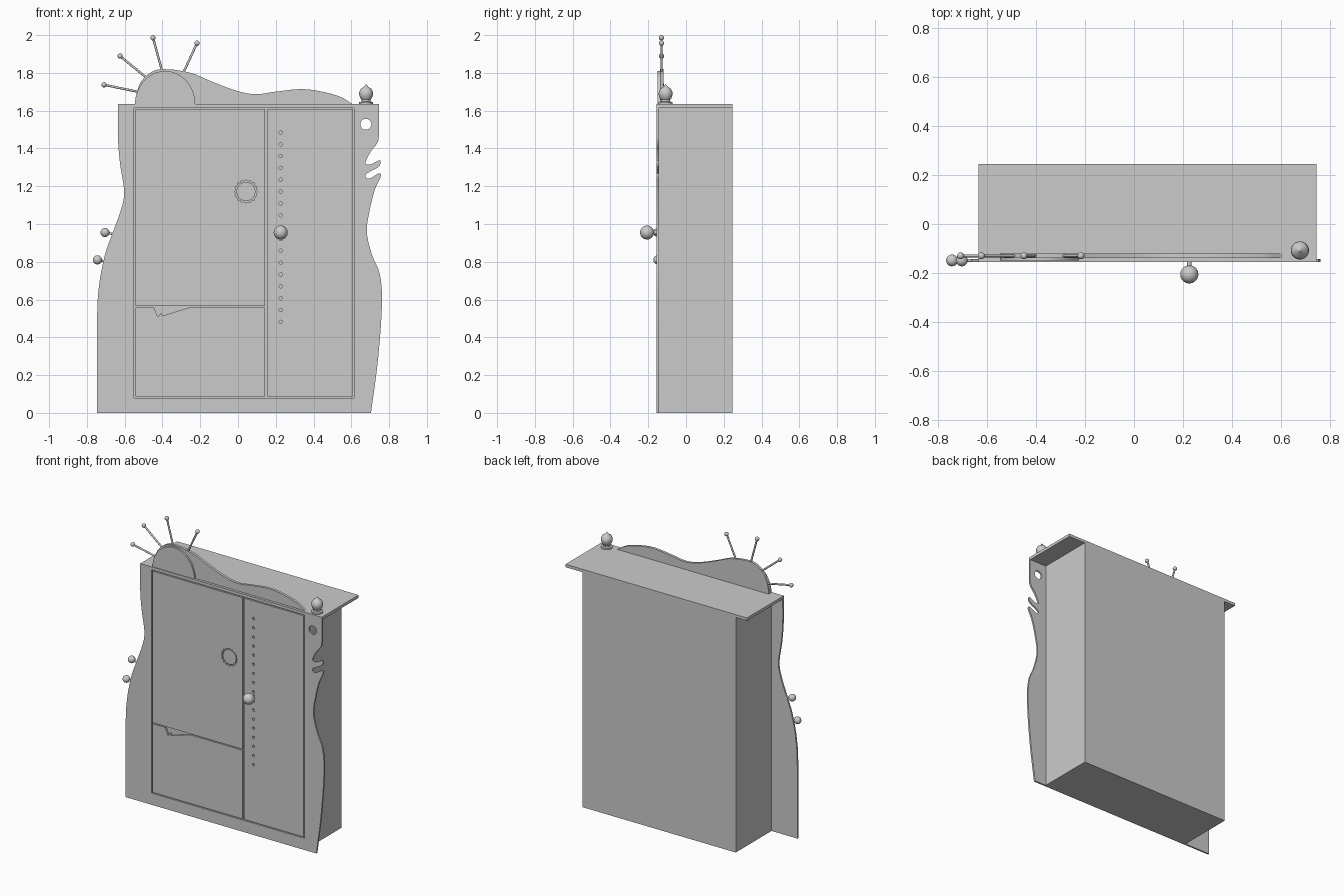
import bpy, bmesh, math
from mathutils import Vector

if "Cube" in bpy.data.objects:
    bpy.data.objects.remove(bpy.data.objects["Cube"])

FRONT, BACK = -0.155, -0.143      # facade thickness range in y


def shade(obj):
    bpy.ops.object.select_all(action='DESELECT')
    obj.select_set(True)
    bpy.context.view_layer.objects.active = obj
    bpy.ops.object.shade_smooth_by_angle(angle=math.radians(35))


def spline(pts, n=5):
    """Catmull-Rom smoothing of an open 2D profile."""
    p = [Vector(q) for q in pts]
    p = [2 * p[0] - p[1]] + p + [2 * p[-1] - p[-2]]
    out = []
    for a, b, c, d in zip(p, p[1:], p[2:], p[3:]):
        for i in range(n):
            t = i / n
            out.append(0.5 * (2 * b + (c - a) * t + (2 * a - 5 * b + 4 * c - d) * t * t
                              + (3 * b - a - 3 * c + d) * t ** 3))
    return out + [p[-2]]


def circle(x, z, r, n=24):
    return [(x + r * math.cos(2 * math.pi * i / n), z + r * math.sin(2 * math.pi * i / n)) for i in range(n)]


def rect(x0, z0, x1, z1):
    return [(x0, z0), (x1, z0), (x1, z1), (x0, z1)]


def sheet(name, loops, y0=FRONT, y1=BACK):
    """Flat board in the xz plane; the first loop is the outline, the others are holes."""
    cu = bpy.data.curves.new(name + "_profile", 'CURVE')
    cu.dimensions, cu.fill_mode, cu.extrude = '2D', 'BOTH', (y1 - y0) / 2
    for loop in loops:
        s = cu.splines.new('POLY')
        s.points.add(len(loop) - 1)
        for pt, q in zip(s.points, loop):
            pt.co = (q[0], q[1], 0, 1)
        s.use_cyclic_u = True
    tmp = bpy.data.objects.new(name + "_tmp", cu)
    bpy.context.collection.objects.link(tmp)
    dg = bpy.context.evaluated_depsgraph_get()
    me = bpy.data.meshes.new_from_object(tmp.evaluated_get(dg))
    bpy.data.objects.remove(tmp)
    bm = bmesh.new()
    bm.from_mesh(me)
    bmesh.ops.remove_doubles(bm, verts=bm.verts, dist=1e-5)
    for v in bm.verts:
        v.co = (v.co.x, (y0 + y1) / 2 - v.co.z, v.co.y)
    bmesh.ops.recalc_face_normals(bm, faces=bm.faces)
    bm.to_mesh(me)
    bm.free()
    obj = bpy.data.objects.new(name, me)
    bpy.context.collection.objects.link(obj)
    shade(obj)
    return obj


def box(name, lo, hi):
    lo, hi = Vector(lo), Vector(hi)
    bpy.ops.mesh.primitive_cube_add(size=1, location=(lo + hi) / 2)
    o = bpy.context.object
    o.name, o.scale = name, hi - lo


def ball(name, loc, r):
    bpy.ops.mesh.primitive_uv_sphere_add(segments=32, ring_count=16, radius=r, location=loc)
    bpy.context.object.name = name
    shade(bpy.context.object)


def rod(name, a, b, r):
    a, b = Vector(a), Vector(b)
    bpy.ops.mesh.primitive_cylinder_add(vertices=16, radius=r, depth=(b - a).length, location=(a + b) / 2)
    o = bpy.context.object
    o.name = name
    o.rotation_euler = (b - a).to_track_quat('Z', 'Y').to_euler()
    shade(o)


# Cabinet body and overhanging top
box("cabinet_body", (-0.55, BACK, 0), (0.615, 0.245, 1.615))
box("top_board", (-0.635, BACK, 1.615), (0.745, 0.245, 1.635))

# Wavy front frame, with finger-like notches on the right edge and a round hole
left = [(-0.635, 1.635), (-0.635, 1.45), (-0.624, 1.316), (-0.603, 1.172), (-0.619, 1.077), (-0.667, 0.944),
        (-0.704, 0.838), (-0.735, 0.679), (-0.746, 0.493), (-0.746, 0)]
right = [(0.704, 0), (0.741, 0.281), (0.762, 0.573), (0.751, 0.732), (0.709, 0.838), (0.682, 0.96),
         (0.698, 1.077), (0.725, 1.183), (0.755, 1.25), (0.746, 1.268), (0.698, 1.241), (0.677, 1.247),
         (0.683, 1.268), (0.741, 1.3), (0.755, 1.326), (0.746, 1.337), (0.704, 1.316), (0.68, 1.316),
         (0.677, 1.332), (0.704, 1.385), (0.738, 1.43), (0.746, 1.48), (0.746, 1.635)]
sheet("front_frame", [spline(left) + spline(right),
                      rect(-0.55, 0.08, 0.615, 1.615), circle(0.677, 1.528, 0.029, 32)])

# Left door with a toothed round recess
gear = []
for i in range(64):
    r = 0.063 if i % 4 == 0 else 0.056
    a = 2 * math.pi * i / 64
    gear.append((0.042 + r * math.cos(a), 1.172 + r * math.sin(a)))
sheet("left_door", [rect(-0.543, 0.566, 0.143, 1.608), gear])
sheet("round_inset", [circle(0.042, 1.172, 0.05, 48)], FRONT + 0.003, BACK)

# Drawer front with a jagged finger pull in its top edge
sheet("drawer_front", [[(-0.543, 0.087), (0.143, 0.087), (0.143, 0.559), (-0.255, 0.559), (-0.4, 0.514),
                        (-0.408, 0.53), (-0.424, 0.508), (-0.445, 0.559), (-0.543, 0.559)]])

# Right door with a column of small holes and a ball knob
holes = [circle(0.226, 1.485 - 0.0627 * i, 0.009, 16) for i in range(17)]
sheet("right_door", [rect(0.155, 0.087, 0.608, 1.608)] + holes)
rod("knob_stem", (0.226, BACK, 0.955), (0.226, -0.19, 0.955), 0.01)
ball("door_knob", (0.226, -0.206, 0.955), 0.037)

# Wavy crest with a dome in front
crest = [(-0.547, 1.63), (-0.534, 1.703), (-0.503, 1.768), (-0.44, 1.813), (-0.37, 1.819), (-0.296, 1.81),
         (-0.228, 1.793), (-0.148, 1.758), (-0.016, 1.708), (0.09, 1.687), (0.196, 1.7), (0.328, 1.714),
         (0.434, 1.703), (0.54, 1.674), (0.614, 1.63)]
sheet("crest", [spline(crest)], -0.138, -0.12)
dome = [(-0.386 + 0.16 * math.cos(math.pi * i / 32), 1.63 + 0.18 * math.sin(math.pi * i / 32)) for i in range(33)]
sheet("crest_dome", [dome], -0.15, -0.138)

# Rays with ball tips around the crest
rays = [((-0.53, 1.7), (-0.709, 1.737)), ((-0.485, 1.775), (-0.624, 1.889)),
        ((-0.402, 1.81), (-0.45, 1.986)), ((-0.29, 1.8), (-0.217, 1.957))]
for i, (a, b) in enumerate(rays):
    rod(f"ray_{i}", (a[0], -0.13, a[1]), (b[0], -0.13, b[1]), 0.006)
    ball(f"ray_tip_{i}", (b[0], -0.13, b[1]), 0.014)

# Balls on the left edge
for i, (x, z, root) in enumerate([(-0.704, 0.955, -0.66), (-0.744, 0.81, -0.7)]):
    rod(f"side_stem_{i}", (root, -0.149, z - 0.008), (x, -0.149, z), 0.006)
    ball(f"side_ball_{i}", (x, -0.149, z), 0.024)

# Turned finial at the top right
prof = [(0, 1.635), (0.037, 1.635), (0.037, 1.645), (0.024, 1.648), (0.024, 1.658), (0.031, 1.667),
        (0.037, 1.685), (0.036, 1.7), (0.028, 1.716), (0.012, 1.726), (0.005, 1.735), (0, 1.742)]
bm = bmesh.new()
vs = [bm.verts.new((r, 0, z)) for r, z in prof]
es = [bm.edges.new(p) for p in zip(vs, vs[1:])]
bmesh.ops.spin(bm, geom=vs + es, axis=(0, 0, 1), cent=(0, 0, 0), angle=2 * math.pi, steps=32)
bmesh.ops.remove_doubles(bm, verts=bm.verts, dist=1e-5)
bmesh.ops.recalc_face_normals(bm, faces=bm.faces)
me = bpy.data.meshes.new("finial")
bm.to_mesh(me)
bm.free()
finial = bpy.data.objects.new("finial", me)
finial.location = (0.678, -0.108, 0)
bpy.context.collection.objects.link(finial)
shade(finial)
